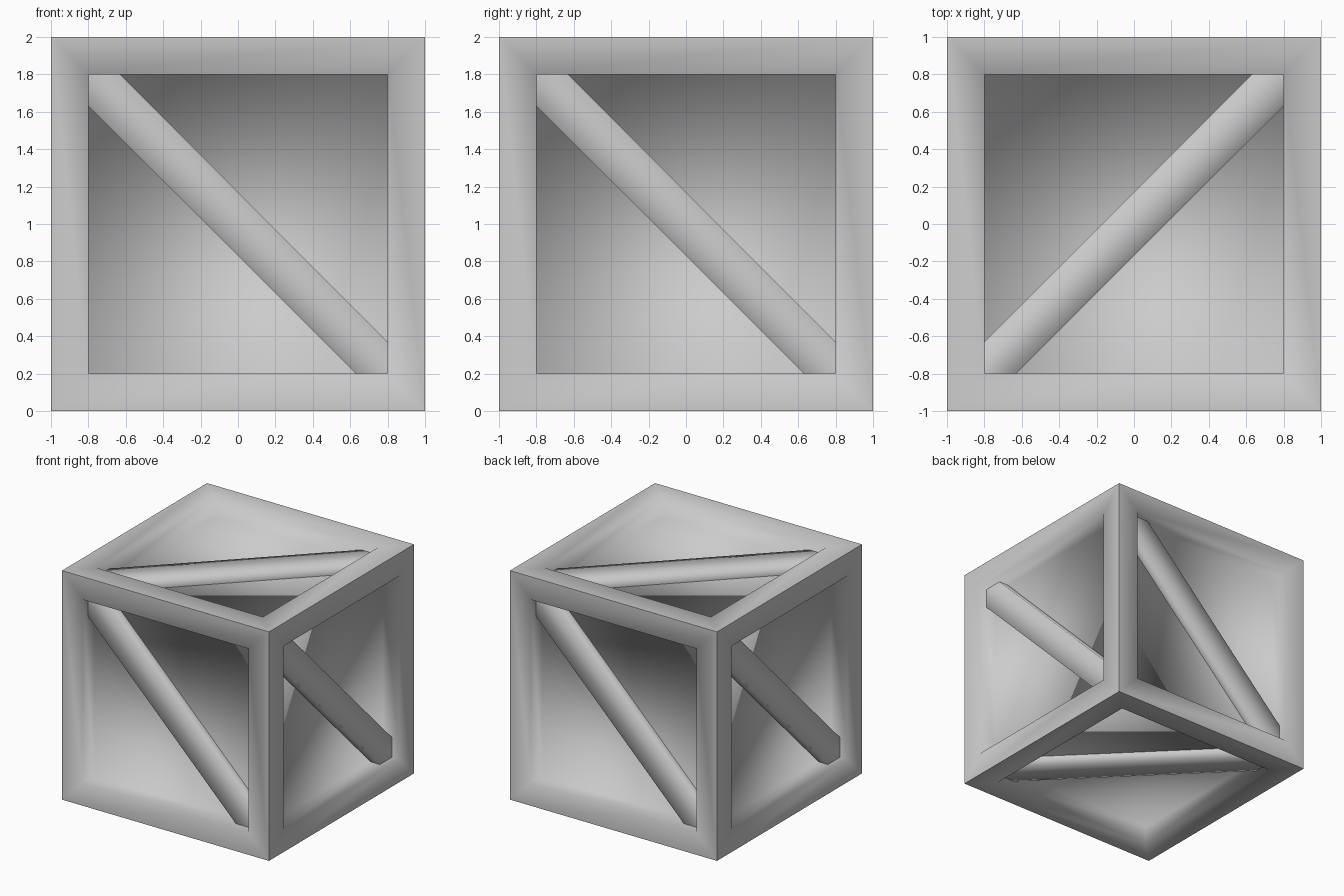
import bpy
import bmesh
from math import radians
from mathutils import Matrix

cube = bpy.data.objects.get("Cube")
if cube:
    bpy.data.objects.remove(cube, do_unlink=True)

OPEN = 0.8      # half width of the recess
FLOOR = 0.84    # distance of the recessed panel from the centre
BRACE = 0.93    # distance of the brace face from the centre
CUT = 0.63      # where the brace edges meet the frame

grey = bpy.data.materials.new("plain grey")
grey.use_nodes = True
grey.diffuse_color = (0.6, 0.6, 0.6, 1)
grey.node_tree.nodes["Principled BSDF"].inputs["Base Color"].default_value = (0.6, 0.6, 0.6, 1)


def make_object(name, bm, turn):
    """Turn a part built for the front onto its side of the box."""
    bm.transform(Matrix.Translation((0, 0, 1)) @ turn)
    mesh = bpy.data.meshes.new(name)
    bm.to_mesh(mesh)
    bm.free()
    mesh.materials.append(grey)
    for poly in mesh.polygons:
        poly.use_smooth = True
    obj = bpy.data.objects.new(name, mesh)
    bpy.context.collection.objects.link(obj)


def ring(bm, points, depth):
    return [bm.verts.new((x, -depth, z)) for x, z in points]


def square(half):
    return [(-half, -half), (half, -half), (half, half), (-half, half)]


def panel(name, turn):
    # Frame border, recess walls and recessed floor
    bm = bmesh.new()
    rings = [ring(bm, square(h), d) for h, d in ((1, 1), (OPEN, 1), (OPEN, FLOOR))]
    for a, b in zip(rings, rings[1:]):
        for i in range(4):
            j = (i + 1) % 4
            bm.faces.new((a[i], a[j], b[j], b[i]))
    bm.faces.new(rings[-1])
    make_object(name, bm, turn)


def brace(name, turn):
    # Diagonal bar fitted into two corners of the recess
    bm = bmesh.new()
    outline = [(-OPEN, OPEN), (-OPEN, CUT), (CUT, -OPEN),
               (OPEN, -OPEN), (OPEN, -CUT), (-CUT, OPEN)]
    top = ring(bm, outline, BRACE)
    base = ring(bm, outline, FLOOR)
    bm.faces.new(top)
    for i, j in ((1, 2), (4, 5)):
        bm.faces.new((top[j], top[i], base[i], base[j]))
    make_object(name, bm, turn)


def rot(angle, axis):
    return Matrix.Rotation(radians(angle), 4, axis)


sides = {
    "front": rot(0, "Z"),
    "left": rot(90, "Z"),
    "back": rot(180, "Z"),
    "right": rot(270, "Z"),
    "top": rot(90, "Z") @ rot(-90, "X"),
    "bottom": rot(90, "Z") @ rot(90, "X"),
}
for side, turn in sides.items():
    panel(side + "_panel", turn)
    brace(side + "_brace", turn)
